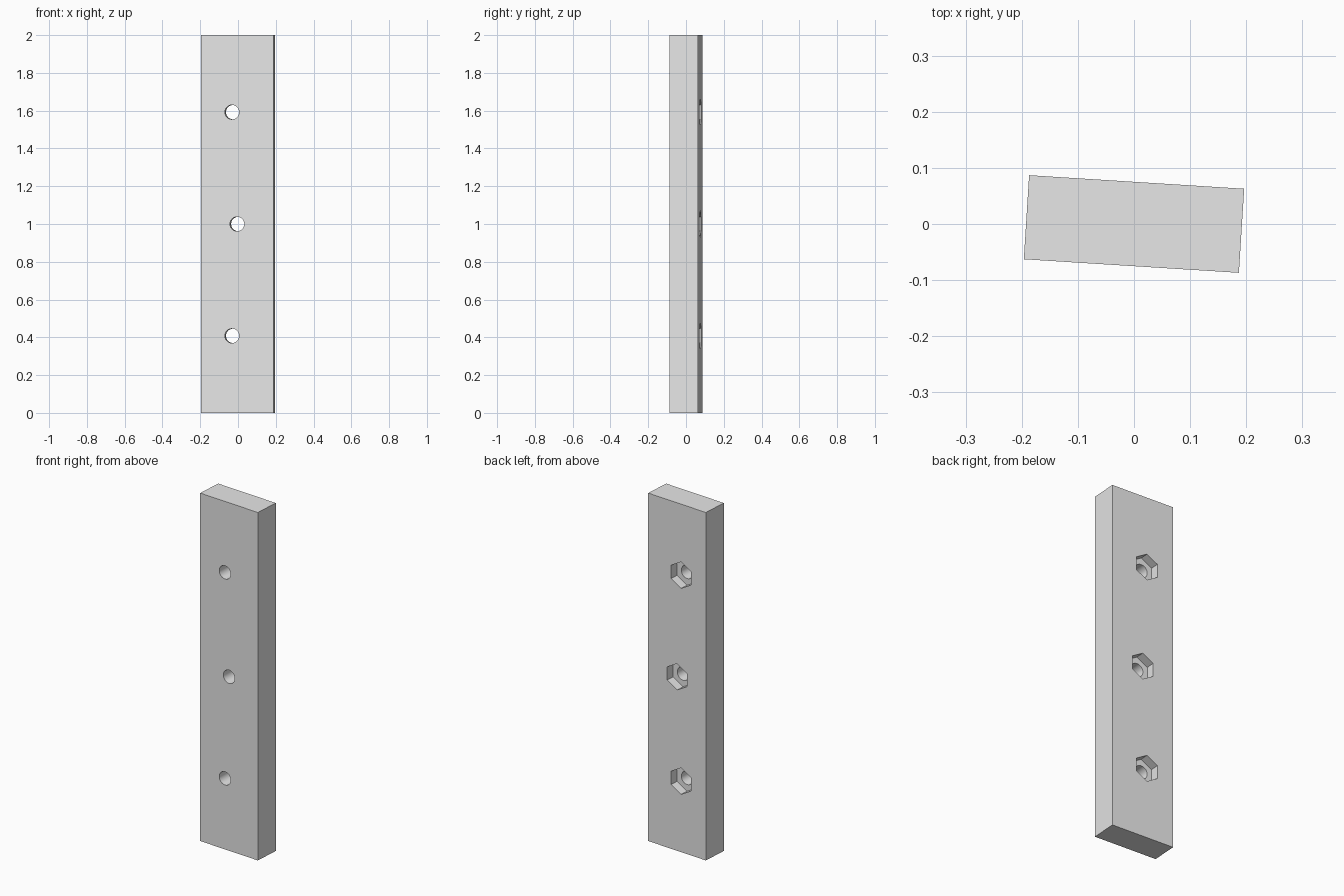
import bpy
import math

default_cube = bpy.data.objects.get("Cube")
if default_cube:
    bpy.data.objects.remove(default_cube, do_unlink=True)

WIDTH, DEPTH, HEIGHT = 0.384, 0.15, 2.0
TURN = math.radians(-3.6)
HOLE_RADIUS, NUT_RADIUS, NUT_DEPTH = 0.038, 0.076, 0.05
HOLES = [(-0.027, 0.408), (0.0, 1.0), (-0.027, 1.592)]  # x and z

grey = bpy.data.materials.new("light grey")
grey.use_nodes = True
colour = (0.8, 0.8, 0.8, 1)
grey.diffuse_color = colour
grey.node_tree.nodes["Principled BSDF"].inputs["Base Color"].default_value = colour

# Rectangular bar
bpy.ops.mesh.primitive_cube_add(size=1, location=(0, 0, HEIGHT / 2))
bar = bpy.context.object
bar.name = "mounting_bar"
bar.scale = (WIDTH, DEPTH, HEIGHT)
bpy.ops.object.transform_apply(location=True, rotation=False, scale=True)
bar.data.materials.append(grey)


def cut_prism(name, sides, radius, x, z, y_from, y_to):
    """Cut a prism lying along y out of the bar, with a corner pointing up."""
    bpy.ops.mesh.primitive_cylinder_add(
        vertices=sides, radius=radius, depth=y_to - y_from,
        location=(x, (y_from + y_to) / 2, z), rotation=(math.pi / 2, 0, 0))
    cutter = bpy.context.object
    cutter.name = name
    cutter.hide_render = True
    cutter.data.materials.append(grey)
    cut = bar.modifiers.new(name, "BOOLEAN")
    cut.operation = "DIFFERENCE"
    cut.solver = "EXACT"
    cut.object = cutter
    bpy.context.view_layer.objects.active = bar
    bpy.ops.object.modifier_apply(modifier=cut.name)
    bpy.data.objects.remove(cutter, do_unlink=True)


# Bolt holes through the bar, each with a hexagonal nut pocket at the back
for x, z in HOLES:
    cut_prism("bolt_hole", 48, HOLE_RADIUS, x, z, -DEPTH, DEPTH)
    cut_prism("nut_pocket", 6, NUT_RADIUS, x, z, DEPTH / 2 - NUT_DEPTH, DEPTH)

# Slight turn about the vertical axis
bar.rotation_euler.z = TURN
bpy.ops.object.select_all(action="DESELECT")
bar.select_set(True)
bpy.context.view_layer.objects.active = bar
bpy.ops.object.shade_smooth_by_angle(angle=math.radians(30))
